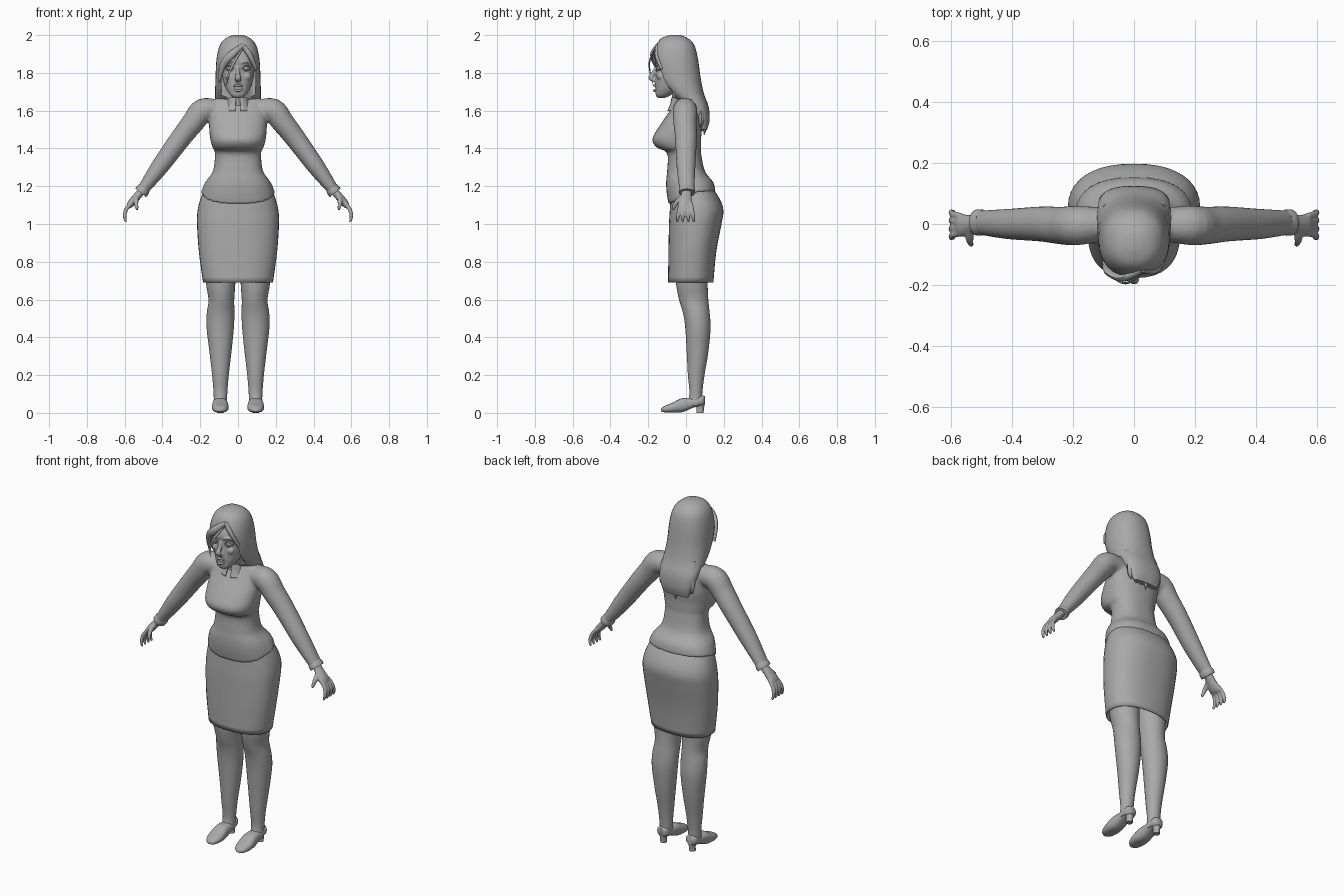
import bpy, bmesh, math
from mathutils import Vector

if "Cube" in bpy.data.objects:
    bpy.data.objects.remove(bpy.data.objects["Cube"], do_unlink=True)

grey = bpy.data.materials.new("plain_grey")
grey.use_nodes = True
grey.diffuse_color = (0.4, 0.4, 0.4, 1)
grey.node_tree.nodes["Principled BSDF"].inputs["Base Color"].default_value = grey.diffuse_color


def smooth(rows, steps):
    """Refine a list of section rows with a Catmull-Rom spline."""
    rows = [Vector(r) for r in rows]
    out = []
    for i in range(len(rows) - 1):
        a, b, c = rows[max(i - 1, 0)], rows[i], rows[i + 1]
        d = rows[min(i + 2, len(rows) - 1)]
        for s in range(steps):
            t = s / steps
            out.append(b + (c - a) * (t / 2) + (a * 2 - b * 5 + c * 4 - d) * (t * t / 2)
                       + (b * 3 - a - c * 3 + d) * (t ** 3 / 2))
    return out + [rows[-1]]


def skin(bm, rings, caps=True):
    """Bridge rings of points with quads."""
    loops = [[bm.verts.new(p) for p in ring] for ring in rings]
    n = len(loops[0])
    for low, high in zip(loops, loops[1:]):
        for i in range(n):
            j = (i + 1) % n
            bm.faces.new((low[i], low[j], high[j], high[i]))
    if caps:
        bm.faces.new(loops[0])
        bm.faces.new(loops[-1])


def unit_ring(n, power):
    for i in range(n):
        c, s = math.cos(math.tau * i / n), math.sin(math.tau * i / n)
        yield (math.copysign(abs(c) ** (2 / power), c), math.copysign(abs(s) ** (2 / power), s))


def stack(bm, rows, power=2.0, n=32, steps=4, caps=True):
    """Upright loft; each row is height, centre x, half width, front y, back y."""
    skin(bm, [[Vector((cx + rx * u, (y0 + y1) / 2 + (y1 - y0) / 2 * v, z)) for u, v in unit_ring(n, power)]
              for z, cx, rx, y0, y1 in smooth(rows, steps)], caps)


def tube(bm, rows, n=14, steps=5):
    """Swept loft; each row is x, y, z, in-plane radius, depth radius."""
    rows = smooth(rows, steps)
    rings = []
    for i, r in enumerate(rows):
        ahead, behind = rows[min(i + 1, len(rows) - 1)], rows[max(i - 1, 0)]
        along = Vector((ahead - behind)[:3]).normalized()
        side = along.cross((0, 1, 0)).normalized()
        deep = side.cross(along)
        rings.append([Vector(r[:3]) + side * (u * r[3]) + deep * (v * r[4]) for u, v in unit_ring(n, 2)])
    skin(bm, rings)


def finish(bm, name, mirror=False, voxel=0.0, relax=3, angle=50):
    bmesh.ops.recalc_face_normals(bm, faces=bm.faces)
    mesh = bpy.data.meshes.new(name)
    bm.to_mesh(mesh)
    bm.free()
    mesh.materials.append(grey)
    ob = bpy.data.objects.new(name, mesh)
    bpy.context.collection.objects.link(ob)
    bpy.ops.object.select_all(action='DESELECT')
    ob.select_set(True)
    bpy.context.view_layer.objects.active = ob
    bpy.ops.object.shade_smooth_by_angle(angle=math.radians(angle))
    if mirror:
        ob.modifiers.new("Mirror", 'MIRROR').use_mirror_merge = False
    if voxel:
        mod = ob.modifiers.new("Blend", 'REMESH')
        mod.mode, mod.voxel_size, mod.use_smooth_shade = 'VOXEL', voxel, True
        mod = ob.modifiers.new("Relax", 'SMOOTH')
        mod.factor, mod.iterations = 0.5, relax
    return ob


def ball(bm, centre, radii):
    new = bmesh.ops.create_uvsphere(bm, u_segments=20, v_segments=12, radius=1)["verts"]
    for v in new:
        v.co = Vector(centre) + Vector(a * b for a, b in zip(v.co, radii))


# Shirt: torso and both sleeves blended together
bm = bmesh.new()
stack(bm, [(1.17, 0, .195, -.09, .155), (1.22, 0, .175, -.105, .145), (1.28, 0, .133, -.1, .1),
           (1.375, 0, .122, -.1, .08), (1.405, 0, .135, -.155, .08), (1.45, 0, .147, -.178, .08),
           (1.52, 0, .153, -.14, .085), (1.6, 0, .15, -.085, .075), (1.655, 0, .14, -.05, .055),
           (1.67, 0, .08, -.045, .05)], power=2.4)
for v in bm.verts:          # hem dips towards the front
    if v.co.z < 1.24:
        v.co.z += min(0, v.co.y - .03) * .55 * min(1, (1.24 - v.co.z) / .06)
for s in (-1, 1):
    tube(bm, [(s * .1, 0, 1.6, .055, .055), (s * .185, -.005, 1.6, .065, .065), (s * .24, -.005, 1.535, .06, .062),
              (s * .305, 0, 1.452, .055, .058), (s * .415, 0, 1.302, .047, .05), (s * .508, .005, 1.175, .03, .04)], n=20)
finish(bm, "shirt", voxel=.008)

# Cuffs
bm = bmesh.new()
tube(bm, [(.494, .005, 1.195, .032, .04), (.505, .005, 1.178, .037, .044), (.515, .005, 1.165, .036, .043)])
finish(bm, "cuffs", mirror=True)

# Hands
bm = bmesh.new()
tube(bm, [(.505, .005, 1.18, .02, .026), (.535, 0, 1.145, .021, .03), (.565, -.005, 1.11, .02, .038),
          (.58, -.005, 1.09, .012, .036)])
for y in (-.036, -.014, .01, .032):
    tube(bm, [(.568, y * .8, 1.11, .011, .011), (.593, y, 1.075, .011, .011), (.6, y * 1.2, 1.04, .01, .01),
              (.593, y * 1.3, 1.01, .006, .006)], n=10)
tube(bm, [(.535, -.01, 1.15, .014, .014), (.54, -.05, 1.115, .013, .013), (.533, -.07, 1.075, .007, .007)], n=10)
finish(bm, "hands", mirror=True, voxel=.005, relax=2)

# Skirt: open tube with cloth thickness
bm = bmesh.new()
stack(bm, [(.69, 0, .185, -.095, .145), (.85, 0, .207, -.093, .16), (1.0, 0, .217, -.09, .188),
           (1.07, 0, .214, -.086, .198), (1.13, 0, .2, -.082, .18), (1.2, 0, .175, -.07, .135)],
      power=2.3, n=40, caps=False)
ob = finish(bm, "skirt")
ob.modifiers.new("Cloth", 'SOLIDIFY').thickness = .006

# Legs
bm = bmesh.new()
stack(bm, [(.04, .094, .034, .0, .09), (.1, .093, .036, .018, .086), (.2, .093, .044, .01, .098),
           (.32, .093, .058, .004, .118), (.45, .094, .072, -.004, .13), (.53, .092, .073, -.016, .125),
           (.6, .088, .068, -.037, .118), (.69, .092, .078, -.053, .115), (.85, .095, .085, -.06, .12)])
finish(bm, "legs", mirror=True)

# Shoes: sections run from toe to heel, then a block heel
bm = bmesh.new()
rings = []
for y, half, low, high in smooth([(-.132, .01, .008, .022), (-.115, .032, .003, .036), (-.07, .044, .002, .055),
                                  (-.02, .041, .004, .078), (.04, .036, .028, .08), (.085, .034, .038, .092),
                                  (.1, .018, .045, .088)], 4):
    rings.append([Vector((.094 + half * u, y, (low + high) / 2 + (high - low) / 2 * v)) for u, v in unit_ring(20, 2.6)])
skin(bm, rings)
stack(bm, [(0, .094, .018, .055, .093), (.03, .094, .019, .055, .096), (.06, .094, .027, .04, .1)], n=16)
finish(bm, "shoes", mirror=True)

# Head with nose, brows and lips
bm = bmesh.new()
stack(bm, [(1.668, 0, .02, -.15, -.11), (1.682, 0, .042, -.16, -.08), (1.72, 0, .066, -.163, -.02),
           (1.77, 0, .081, -.163, .03), (1.82, 0, .088, -.158, .05), (1.87, 0, .09, -.163, .05),
           (1.93, 0, .075, -.135, .02)], power=2.2)
tube(bm, [(0, -.152, 1.84, .008, .008), (0, -.172, 1.8, .011, .012), (0, -.186, 1.772, .017, .013),
          (0, -.165, 1.757, .014, .006)], n=12)
for s in (-1, 1):
    ball(bm, (s * .046, -.138, 1.782), (.024, .018, .02))
    tube(bm, [(s * .015, -.161, 1.852, .004, .006), (s * .045, -.155, 1.86, .006, .008),
              (s * .075, -.132, 1.848, .003, .005)], n=8)
finish(bm, "head", voxel=.005, relax=3)

bm = bmesh.new()
for mid, end in ((1.734, 1.724), (1.707, 1.72)):
    tube(bm, [(-.028, -.15, end, .002, .003), (-.012, -.165, mid, .006, .007), (0, -.168, mid - .001, .006, .007),
              (.012, -.165, mid, .006, .007), (.028, -.15, end, .002, .003)], n=10)
finish(bm, "lips")

# Eyes with lids
bm = bmesh.new()
ball(bm, (.044, -.137, 1.824), (.022, .02, .014))
ball(bm, (.044, -.153, 1.824), (.009, .006, .009))
for lift in (.014, -.013):
    tube(bm, [(.02, -.152, 1.823, .002, .003), (.044, -.157, 1.824 + lift, .003, .005),
              (.068, -.14, 1.826, .002, .003)], n=8)
finish(bm, "eyes", mirror=True)

# Neck and split collar
bm = bmesh.new()
stack(bm, [(1.58, 0, .058, -.065, .05), (1.65, 0, .047, -.07, .035), (1.74, 0, .045, -.085, .03)])
finish(bm, "neck")

bm = bmesh.new()
stack(bm, [(1.6, 0, .08, -.1, .06), (1.635, 0, .066, -.085, .05), (1.67, 0, .06, -.078, .045)], caps=False)
gap = [f for f in bm.faces if f.calc_center_median().y < -.05 and abs(f.calc_center_median().x) < .016]
bmesh.ops.delete(bm, geom=gap, context='FACES')
ob = finish(bm, "collar")
ob.modifiers.new("Cloth", 'SOLIDIFY').thickness = .005

# Hair mass with an opening for the face
bm = bmesh.new()
stack(bm, [(2.0, 0, .025, -.085, -.03), (1.984, 0, .065, -.13, .01), (1.945, 0, .097, -.158, .045),
           (1.87, 0, .114, -.174, .064), (1.77, 0, .119, -.155, .078), (1.69, 0, .121, -.09, .095),
           (1.62, 0, .118, .0, .12), (1.55, 0, .1, .055, .125), (1.5, 0, .08, .08, .112)], power=2.3)
hair = finish(bm, "hair")

bm = bmesh.new()
outline = [(.02, 1.93), (-.04, 1.89), (-.085, 1.82), (-.092, 1.58), (.092, 1.58), (.094, 1.8), (.07, 1.88)]
skin(bm, [[Vector((x, y, z)) for x, z in outline] for y in (-.3, -.06)])
cutter = finish(bm, "face_opening_cutter")
cutter.hide_render = cutter.hide_viewport = True
cut = hair.modifiers.new("Face opening", 'BOOLEAN')
cut.operation, cut.object, cut.solver = 'DIFFERENCE', cutter, 'EXACT'

# Loose locks down the back, the side-swept fringe and a thin stray strand
bm = bmesh.new()
for i in range(-3, 4):
    x = i * .03
    y = .092 - abs(i) * .008
    tip = 1.47 + .012 * abs(i) + .008 * (i % 2)
    tube(bm, [(x, y - .012, 1.7, .012, .01), (x * 1.02, y + .012, 1.6, .022, .016),
              (x, y + .014, 1.54, .02, .014), (x * .9, y + .004, tip, .002, .002)], n=8)
tube(bm, [(.025, -.15, 1.945, .012, .012), (-.035, -.178, 1.895, .02, .012), (-.08, -.158, 1.84, .018, .012),
          (-.1, -.125, 1.75, .004, .006)], n=10)
tube(bm, [(.025, -.15, 1.945, .012, .01), (.065, -.155, 1.89, .014, .01), (.095, -.128, 1.82, .008, .008)], n=10)
tube(bm, [(.022, -.165, 1.925, .004, .004), (-.02, -.193, 1.86, .007, .004), (-.05, -.188, 1.79, .005, .003),
          (-.06, -.172, 1.73, .001, .001)], n=8)
finish(bm, "hair_locks")
